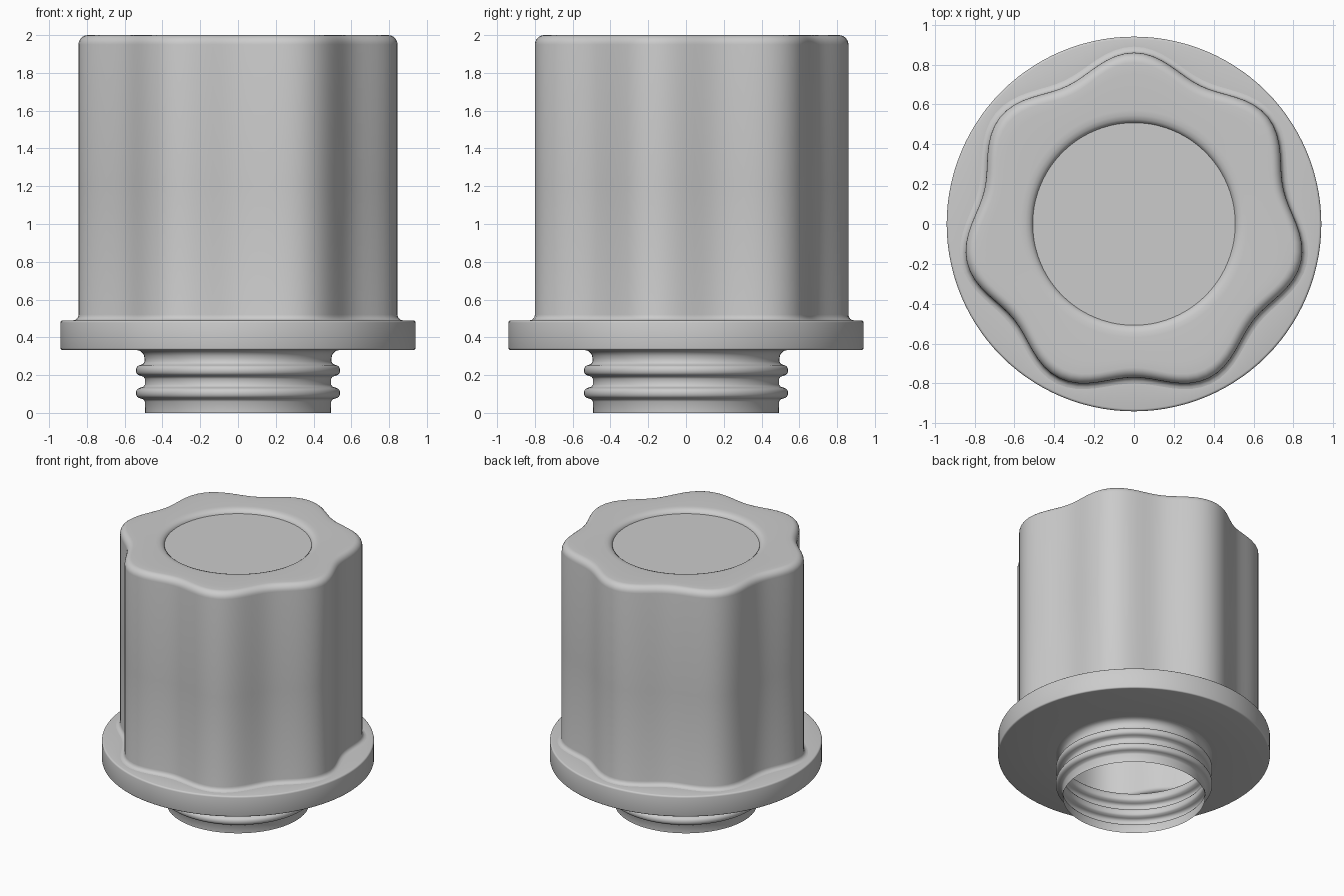
import bpy, bmesh
from math import sin, cos, pi, tau, radians

if "Cube" in bpy.data.objects:
    bpy.data.objects.remove(bpy.data.objects["Cube"])

SEGMENTS = 112
LOBES = 7


def arc(cr, cz, rad, a0, a1, n=4):
    """Rounded corner in the r-z profile plane."""
    return [(cr + rad * cos(radians(a0 + (a1 - a0) * i / n)),
             cz + rad * sin(radians(a0 + (a1 - a0) * i / n))) for i in range(n + 1)]


def plain(points):
    """Profile points without lobes."""
    return [(r, z, 0) for r, z in points]


def revolve(name, profile, angle=40):
    """Spin (radius, z, lobe depth) points around z into an open shell."""
    bm = bmesh.new()
    rings = []
    for r, z, lobe in profile:
        if r == 0:
            rings.append([bm.verts.new((0, 0, z))] * SEGMENTS)
            continue
        ring = []
        for i in range(SEGMENTS):
            t = tau * i / SEGMENTS
            rr = r + lobe * cos(LOBES * (t - pi / 2))
            ring.append(bm.verts.new((rr * cos(t), rr * sin(t), z)))
        rings.append(ring)
    for a, b in zip(rings, rings[1:]):
        for i in range(SEGMENTS):
            j = (i + 1) % SEGMENTS
            bm.faces.new(list(dict.fromkeys((a[j], a[i], b[i], b[j]))))
    mesh = bpy.data.meshes.new(name)
    bm.to_mesh(mesh)
    bm.free()
    obj = bpy.data.objects.new(name, mesh)
    bpy.context.collection.objects.link(obj)
    bpy.ops.object.select_all(action='DESELECT')
    bpy.context.view_layer.objects.active = obj
    obj.select_set(True)
    bpy.ops.object.shade_smooth_by_angle(angle=radians(angle))
    return obj


# Seven-lobed hollow grip, listed from the recessed top centre down to the foot fillet
LOBE = 0.045
grip = plain([(0, 1.97), (0.508, 1.97), (0.512, 1.98), (0.525, 1.991),
              (0.545, 1.998), (0.57, 2.0)])
grip += [(0.72, 2.0, 0.035)]
grip += [(r, z, LOBE) for r, z in
         arc(0.765, 1.95, 0.05, 90, 0, 6) + [(0.815, 1.2)] + arc(0.845, 0.52, 0.03, 180, 270)]
revolve("grip", grip)

# Flange: top face, rim and underside, open in the middle
flange = [(0.845, 0.49, LOBE)]
flange += plain(arc(0.928, 0.478, 0.012, 90, 0, 3) + arc(0.93, 0.343, 0.01, 0, -90, 3)
                + [(0.54, 0.333)])
revolve("flange", flange)

# Hollow threaded neck: fillet under the flange, then two rounded ridges
neck = arc(0.54, 0.288, 0.045, 90, 180, 5) + [(0.495, 0.272), (0.502, 0.26)]
for z in (0.225, 0.105):
    neck += arc(0.515, z + 0.003, 0.025, 80, 0) + arc(0.515, z - 0.003, 0.025, 0, -80)
    neck += [(0.5, z - 0.034), (0.493, z - 0.045)]
    if z > 0.2:
        neck += [(0.493, z - 0.075), (0.5, z - 0.086)]
neck += [(0.492, 0.0)]
revolve("threaded_neck", plain(neck))
